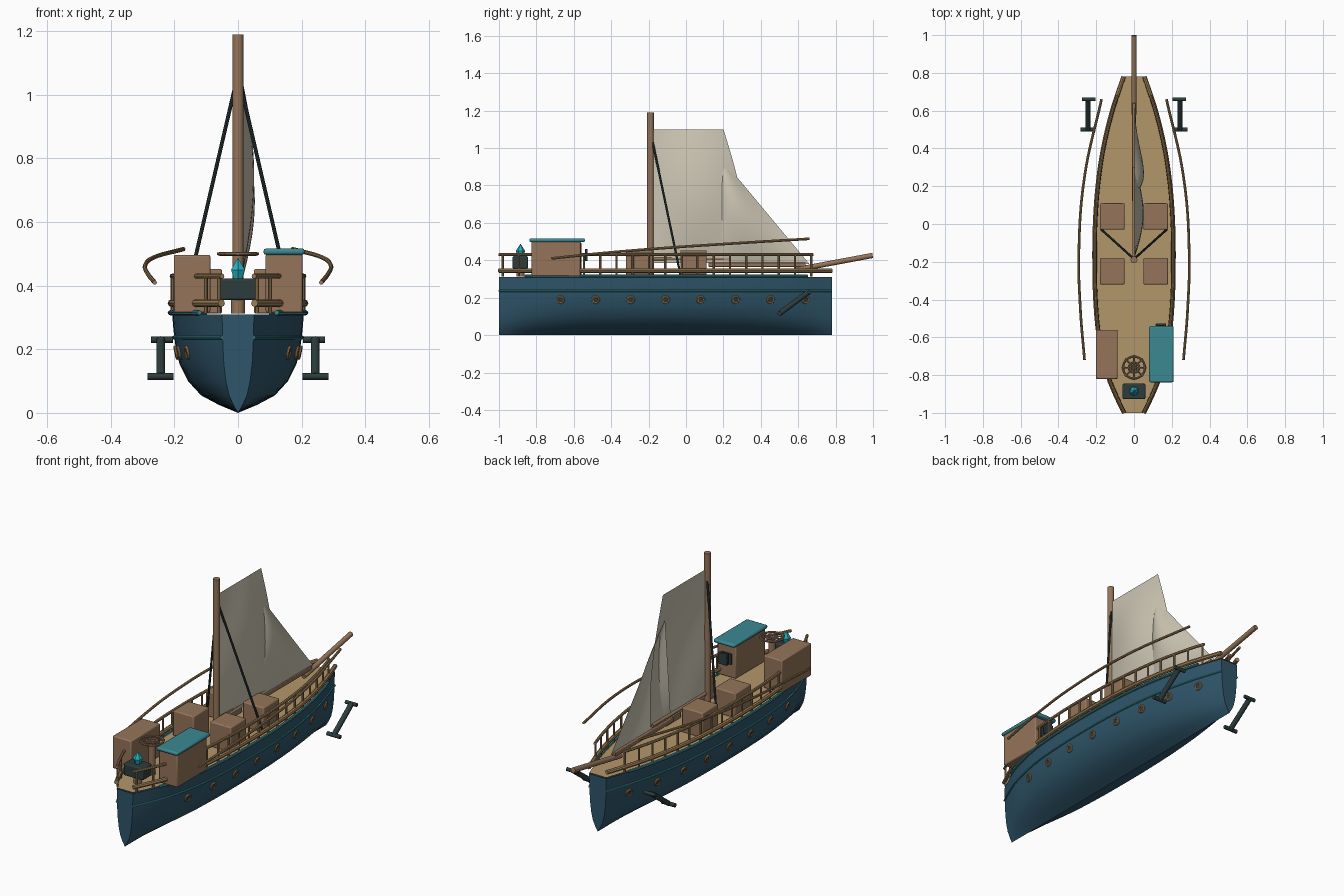
import bpy, bmesh, math
from mathutils import Vector

if "Cube" in bpy.data.objects:
    bpy.data.objects.remove(bpy.data.objects["Cube"])


def material(name, rgb):
    m = bpy.data.materials.new(name)
    m.diffuse_color = (*rgb, 1)
    m.use_nodes = True
    m.node_tree.nodes["Principled BSDF"].inputs["Base Color"].default_value = m.diffuse_color
    return m


NAVY = material("navy_hull", (.028, .092, .145))
TEAL = material("teal_trim", (.045, .25, .29))
BROWN = material("brown_wood", (.30, .178, .102))
DECK = material("pale_deck", (.45, .31, .145))
TAN = material("tan_rail", (.34, .215, .098))
SAIL = material("canvas", (.60, .56, .45))
DARK = material("dark_iron", (.026, .046, .046))
GEM = material("cyan_crystal", (.02, .45, .53))

# Half-width of the hull at deck level for stations along y
STATIONS = [(-1, .05), (-.9, .098), (-.8, .137), (-.6, .183), (-.4, .202), (-.2, .207),
            (0, .204), (.2, .19), (.4, .161), (.6, .113), (.78, .053)]
SECTION = [(0, 0), (.025, .29), (.055, .56), (.10, .76), (.155, .89), (.21, .95), (.26, .98), (.31, 1)]


def slope(i):
    a, b = STATIONS[max(i - 1, 0)], STATIONS[min(i + 1, len(STATIONS) - 1)]
    return (b[1] - a[1]) / (b[0] - a[0])


def width(y):
    """Smooth half-width through the stations."""
    i = 0
    while i < len(STATIONS) - 2 and y > STATIONS[i + 1][0]:
        i += 1
    (y0, w0), (y1, w1) = STATIONS[i], STATIONS[i + 1]
    h = y1 - y0
    t = (y - y0) / h
    return ((2*t**3 - 3*t*t + 1) * w0 + (t**3 - 2*t*t + t) * h * slope(i)
            + (3*t*t - 2*t**3) * w1 + (t**3 - t*t) * h * slope(i + 1))


def fraction(z):
    for (z0, f0), (z1, f1) in zip(SECTION, SECTION[1:]):
        if z <= z1:
            return f0 + (f1 - f0) * (z - z0) / (z1 - z0)
    return 1


def finish(ob, name, mat, smooth=True):
    ob.name = name
    ob.data.materials.clear()
    ob.data.materials.append(mat)
    bpy.ops.object.select_all(action='DESELECT')
    ob.select_set(True)
    bpy.context.view_layer.objects.active = ob
    if smooth:
        bpy.ops.object.shade_smooth_by_angle(angle=math.radians(35))
    return ob


def mesh(name, verts, faces, mat, smooth=True):
    me = bpy.data.meshes.new(name)
    me.from_pydata(verts, [], faces)
    ob = bpy.data.objects.new(name, me)
    bpy.context.collection.objects.link(ob)
    return finish(ob, name, mat, smooth)


def grid(name, rows, mat):
    n = len(rows[0])
    faces = [(i*n + j, i*n + j + 1, (i+1)*n + j + 1, (i+1)*n + j)
             for i in range(len(rows) - 1) for j in range(n - 1)]
    return mesh(name, [p for r in rows for p in r], faces, mat)


def box(name, x, y, z, mat, bevel=.006):
    bpy.ops.mesh.primitive_cube_add(size=1, location=(sum(x)/2, sum(y)/2, sum(z)/2))
    ob = bpy.context.object
    ob.scale = (x[1]-x[0], y[1]-y[0], z[1]-z[0])
    bpy.ops.object.transform_apply(location=False, rotation=False)
    if bevel:
        m = ob.modifiers.new("bevel", 'BEVEL')
        m.width, m.segments = bevel, 2
    return finish(ob, name, mat)


def rod(name, a, b, r, mat, sides=12, r2=None):
    a, b = Vector(a), Vector(b)
    bpy.ops.mesh.primitive_cone_add(vertices=sides, radius1=r, radius2=r if r2 is None else r2,
                                    depth=(b-a).length, location=(a+b)/2)
    ob = bpy.context.object
    ob.rotation_euler = (b-a).to_track_quat('Z', 'Y').to_euler()
    return finish(ob, name, mat)


def tube(name, pts, r, mat, smooth_path=False):
    cu = bpy.data.curves.new(name, 'CURVE')
    cu.dimensions = '3D'
    cu.bevel_depth, cu.bevel_resolution, cu.use_fill_caps = r, 2, True
    if smooth_path:
        sp = cu.splines.new('BEZIER')
        sp.bezier_points.add(len(pts) - 1)
        for bp, p in zip(sp.bezier_points, pts):
            bp.co = p
            bp.handle_left_type = bp.handle_right_type = 'AUTO'
    else:
        sp = cu.splines.new('POLY')
        sp.points.add(len(pts) - 1)
        for q, p in zip(sp.points, pts):
            q.co = (*p, 1)
    ob = bpy.data.objects.new(name, cu)
    bpy.context.collection.objects.link(ob)
    bpy.ops.object.select_all(action='DESELECT')
    ob.select_set(True)
    bpy.context.view_layer.objects.active = ob
    bpy.ops.object.convert(target='MESH')
    return finish(bpy.context.object, name, mat)


def span(a, b, n):
    return [a + (b - a) * i / n for i in range(n + 1)]


# Hull shell with closed ends, and the deck
ys = span(-1, .78, 40)
profile = [(-f, z) for z, f in reversed(SECTION)] + [(f, z) for z, f in SECTION[1:]]
n = len(profile)
verts = [(f * width(y), y, z) for y in ys for f, z in profile]
faces = [(i*n + j, i*n + j + 1, (i+1)*n + j + 1, (i+1)*n + j) for i in range(40) for j in range(n - 1)]
faces += [tuple(range(n))[::-1], tuple(range(40*n, 41*n))]
mesh("hull", verts, faces, NAVY)
grid("deck", [[(-width(y), y, .315), (width(y), y, .315)] for y in span(-1, .78, 20)], DECK)

for s, side in ((-1, "left"), (1, "right")):
    def along(a, b, z, off=0, k=32):
        return [(s * (width(y) * fraction(z) + off), y, z) for y in span(a, b, k)]

    # Painted trims
    tube(f"gunwale_trim_{side}", along(-.86, .65, .315, .006), .008, TEAL)
    tube(f"hull_stripe_{side}", along(-1, .78, .237, .001), .006, TEAL)
    # Railing
    tube(f"lower_rail_{side}", along(-1, .78, .345, .002), .012, TAN)
    tube(f"top_rail_{side}", along(-1, .68, .43), .008, TAN)
    for y in span(-.98, .67, 19):
        rod(f"rail_post_{side}", (s*width(y), y, .312), (s*width(y), y, .43), .006, TAN, 8)
    # Portholes
    for i in range(8):
        y = -.67 + i * .187
        x = width(y) * fraction(.19)
        d = (width(y + .02) - width(y - .02)) / .04
        nrm = Vector((s, -d, -.2)).normalized()
        p = Vector((s * x, y, .19))
        bpy.ops.mesh.primitive_torus_add(major_segments=20, minor_segments=8, major_radius=.017,
                                         minor_radius=.006, location=p + nrm * .002)
        bpy.context.object.rotation_euler = nrm.to_track_quat('Z', 'Y').to_euler()
        finish(bpy.context.object, f"porthole_ring_{side}", TAN)
        rod(f"porthole_glass_{side}", p - nrm * .004, p + nrm * .004, .015, DARK, 16)
    # Long bowed pole outboard
    tube(f"bowed_pole_{side}", [(s*x, y, z) for x, y, z in (
        (.262, -.72, .41), (.284, -.45, .438), (.292, -.15, .463), (.262, .25, .49), (.172, .66, .515))],
        .007, TAN, True)
    # Hanging anchor
    rod(f"anchor_shank_{side}", (s*.243, .655, .23), (s*.243, .5, .115), .014, DARK)
    rod(f"anchor_stock_{side}", (s*.205, .66, .23), (s*.274, .66, .23), .010, DARK)
    rod(f"anchor_foot_{side}", (s*.203, .5, .115), (s*.284, .5, .115), .011, DARK)
    # Mast stay
    rod(f"stay_{side}", (s*.006, -.18, 1.04), (s*.172, -.03, .325), .006, DARK, 8)
    # Deck hatches
    for y0 in (-.32, -.03):
        box(f"hatch_{side}", sorted((s*.05, s*.18)), (y0, y0 + .14), (.312, .453), BROWN)

# Deckhouses
box("cabin", (.087, .203), (-.825, -.565), (.315, .50), BROWN)
box("cabin_roof", (.08, .21), (-.838, -.54), (.497, .517), TEAL, .008)
box("cabin_window", (.112, .172), (-.566, -.558), (.39, .45), DARK, 0)
box("cabin_lamp", (.115, .17), (-.54, -.526), (.395, .46), DARK, .003)
rod("lamp_bracket", (.142, -.57, .43), (.142, -.535, .43), .008, DARK, 8)
box("locker", (-.202, -.087), (-.82, -.56), (.315, .497), BROWN)

# Steering wheel lying flat on its pedestal
rod("wheel_pedestal", (0, -.76, .312), (0, -.76, .50), .018, BROWN)
for r in (.058, .027):
    bpy.ops.mesh.primitive_torus_add(major_segments=28, minor_segments=8, major_radius=r,
                                     minor_radius=.006, location=(0, -.76, .50))
    finish(bpy.context.object, "wheel_ring", BROWN)
for i in range(4):
    a = i * math.pi / 4
    v = Vector((math.cos(a), math.sin(a), 0)) * .066
    c = Vector((0, -.76, .50))
    rod("wheel_spoke", c - v, c + v, .004, BROWN, 8)

# Crystal stand at the stern
rod("stand_post", (0, -.885, .312), (0, -.885, .36), .022, BROWN)
box("stand_box", (-.06, .06), (-.927, -.845), (.355, .422), DARK)
rod("crystal_base", (0, -.885, .418), (0, -.885, .45), .014, GEM, 6, .025)
rod("crystal_tip", (0, -.885, .45), (0, -.885, .487), .025, GEM, 6, .001)

# Mast and spars
rod("mast", (0, -.19, .312), (0, -.19, 1.19), .018, BROWN, 16)
rod("boom", (0, -.18, .408), (0, .30, .408), .009, BROWN)
box("foot_spar", (-.010, .010), (.12, .64), (.365, .388), BROWN, .003)
rod("bowsprit", (0, .58, .348), (0, .998, .426), .014, BROWN)


# Sails, bellied to one side
def leech(z):
    t = (1.1 - z) / .72
    return .20 + .115 * math.sin(min(t * 1.25, 1) * math.pi / 2)


main = []
for z in span(.385, 1.10, 16):
    v = (z - .385) / .715
    main.append([(.003 + .048 * math.sin(math.pi*u) * math.sin(math.pi*v), -.18 + u * (leech(z) + .18), z)
                 for u in span(0, 1, 16)])
grid("main_sail", main, SAIL)
jib = []
for v in span(0, 1, 16):
    lo, hi = .13 + .05 * v, .66 - .475 * v
    jib.append([(.003 + .05 * math.sin(math.pi * u**.8) * math.sin(math.pi * v), lo + u * (hi - lo),
                 .38 + .57 * v) for u in span(0, 1, 12)])
grid("fore_sail", jib, SAIL)
